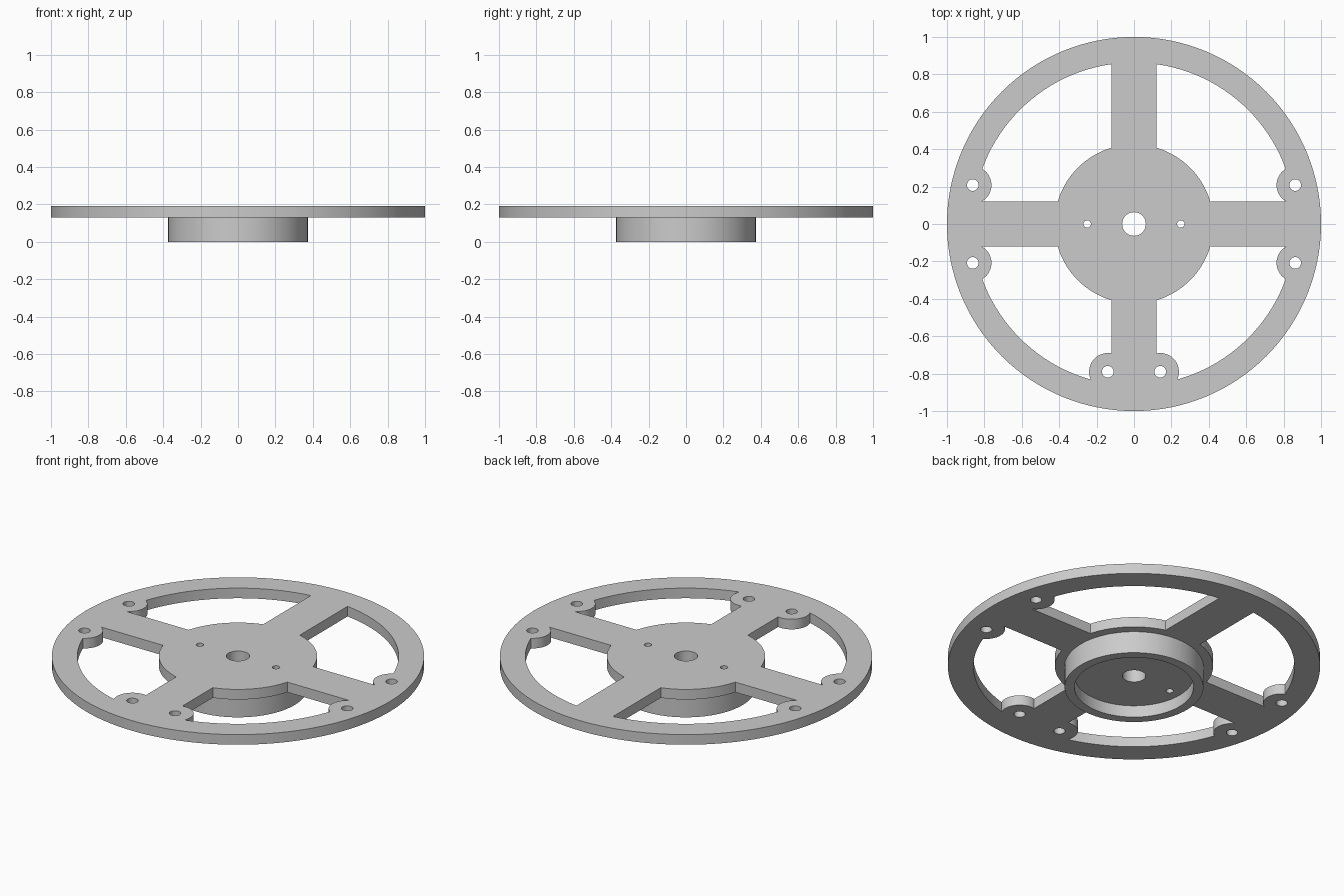
import bpy
import math

if "Cube" in bpy.data.objects:
    bpy.data.objects.remove(bpy.data.objects["Cube"], do_unlink=True)

# Material
grey = bpy.data.materials.new("light grey")
grey.use_nodes = True
colour = (0.6, 0.6, 0.6, 1)
grey.diffuse_color = colour
grey.node_tree.nodes["Principled BSDF"].inputs["Base Color"].default_value = colour

PLATE_BOTTOM, PLATE_TOP = 0.13, 0.19
RIM_IN, HUB, SPOKE = 0.863, 0.425, 0.12


def cylinder(name, radius, low, high, x=0, y=0, sides=64):
    bpy.ops.mesh.primitive_cylinder_add(
        vertices=sides, radius=radius, depth=high - low,
        location=(x, y, (low + high) / 2))
    bpy.context.object.name = name
    return bpy.context.object


def bar(name, sx, sy, low, high):
    bpy.ops.mesh.primitive_cube_add(size=1, location=(0, 0, (low + high) / 2))
    ob = bpy.context.object
    ob.name = name
    ob.scale = (sx, sy, high - low)
    bpy.ops.object.transform_apply(location=False, rotation=False, scale=True)
    return ob


def combine(target, tool, operation="DIFFERENCE"):
    """Apply a boolean and discard the tool."""
    mod = target.modifiers.new("cut", "BOOLEAN")
    mod.operation = operation
    mod.solver = "EXACT"
    mod.object = tool
    bpy.ops.object.select_all(action="DESELECT")
    bpy.context.view_layer.objects.active = target
    target.select_set(True)
    bpy.ops.object.modifier_apply(modifier=mod.name)
    bpy.data.objects.remove(tool, do_unlink=True)


# Bolt positions around the rim
bolts = [(sx * 0.862, sy * 0.208) for sx in (-1, 1) for sy in (-1, 1)]
bolts += [(sx * 0.14, -0.79) for sx in (-1, 1)]

# Window tool: the open space left between rim, hub, spokes and bosses
windows = cylinder("window_tool", RIM_IN, 0.05, 0.3, sides=128)
combine(windows, cylinder("hub_area", HUB, 0, 0.4, sides=96))
combine(windows, bar("side_spokes", 3, 2 * SPOKE, 0, 0.4))
combine(windows, bar("front_back_spokes", 2 * SPOKE, 3, 0, 0.4))
for x, y in bolts:
    combine(windows, cylinder("boss_area", 0.1, 0, 0.4, x, y, 48))

# Spoked plate
wheel = cylinder("spoked_wheel", 1, PLATE_BOTTOM, PLATE_TOP, sides=128)
combine(wheel, windows)

# Hollow cup under the hub
combine(wheel, cylinder("cup", 0.373, 0, 0.16, sides=96), "UNION")
combine(wheel, cylinder("cup_recess", 0.32, -0.1, 0.07, sides=96))

# Axle hole, hub pin holes and rim bolt holes
combine(wheel, cylinder("axle_hole", 0.063, -0.1, 0.4, sides=48))
for x in (-0.25, 0.25):
    combine(wheel, cylinder("pin_hole", 0.02, -0.1, 0.4, x, 0, 24))
for x, y in bolts:
    combine(wheel, cylinder("bolt_hole", 0.031, -0.1, 0.4, x, y, 32))

wheel.data.materials.clear()
wheel.data.materials.append(grey)
bpy.ops.object.select_all(action="DESELECT")
wheel.select_set(True)
bpy.context.view_layer.objects.active = wheel
bpy.ops.object.shade_smooth_by_angle(angle=math.radians(30))
